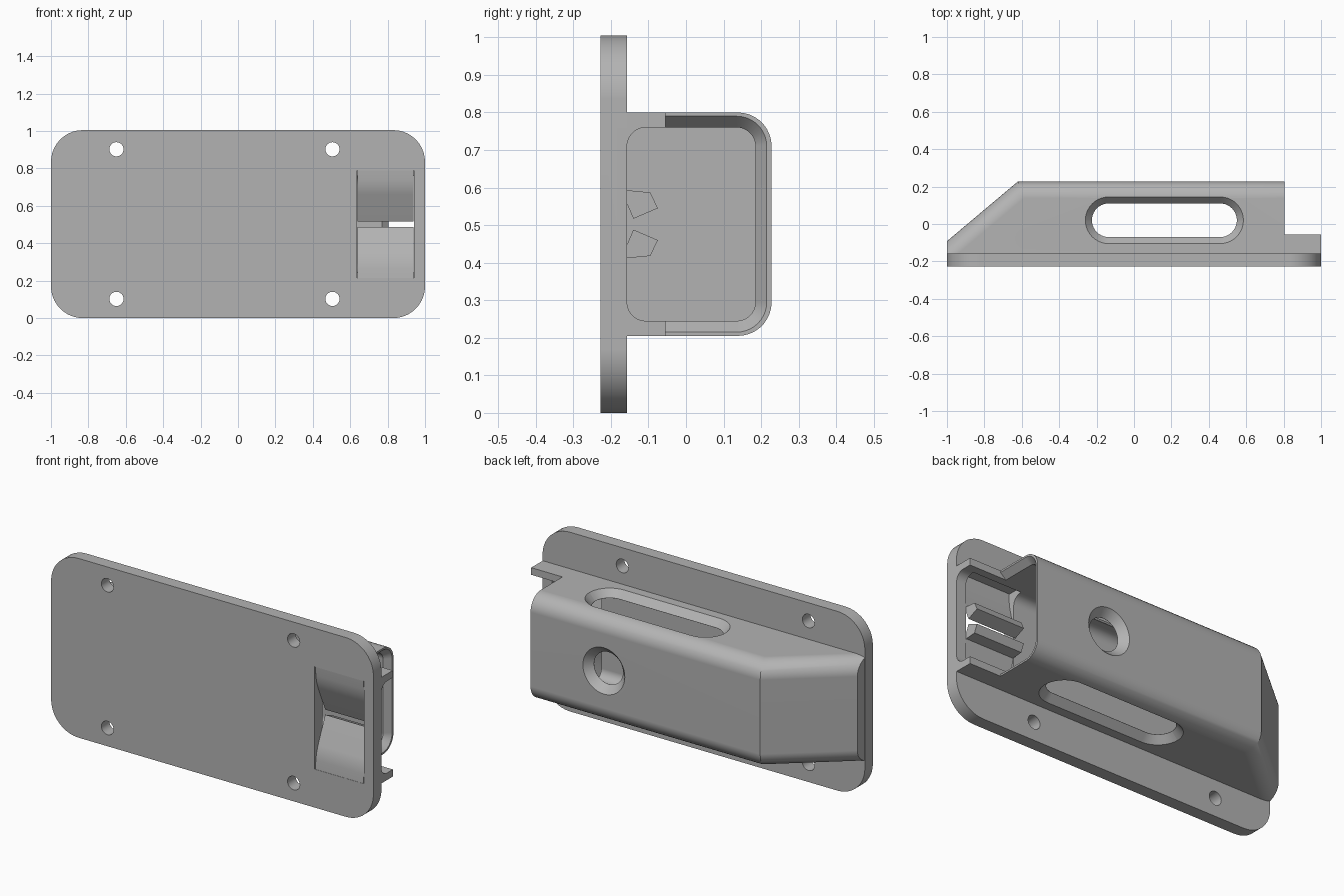
import bpy, bmesh
from math import pi, cos, sin

old = bpy.data.objects.get("Cube")
if old:
    bpy.data.objects.remove(old)

MID = 0.5025            # mirror height of the whole part
FRONT, FLOOR, BACK = -0.228, -0.157, 0.228

grey = bpy.data.materials.new("plain grey")
grey.use_nodes = True
grey.diffuse_color = (0.45, 0.45, 0.45, 1)
grey.node_tree.nodes["Principled BSDF"].inputs["Base Color"].default_value = (0.45, 0.45, 0.45, 1)


def loft(name, rings):
    """Solid skinned through rings of equal point count, capped at both ends."""
    bm = bmesh.new()
    loops = [[bm.verts.new(p) for p in ring] for ring in rings]
    n = len(loops[0])
    for a, b in zip(loops, loops[1:]):
        for i in range(n):
            j = (i + 1) % n
            bm.faces.new((a[i], a[j], b[j], b[i]))
    bm.faces.new(loops[0][::-1])
    bm.faces.new(loops[-1])
    bmesh.ops.recalc_face_normals(bm, faces=bm.faces)
    mesh = bpy.data.meshes.new(name)
    bm.to_mesh(mesh)
    bm.free()
    mesh.materials.append(grey)
    obj = bpy.data.objects.new(name, mesh)
    bpy.context.collection.objects.link(obj)
    return obj


def rounded(u0, u1, v0, v1, r, seg=10):
    """Rounded rectangle outline."""
    pts = []
    corners = ((u1 - r, v1 - r), (u0 + r, v1 - r), (u0 + r, v0 + r), (u1 - r, v0 + r))
    for q, (cu, cv) in enumerate(corners):
        for k in range(seg + 1):
            a = (q + k / seg) * pi / 2
            pts.append((cu + r * cos(a), cv + r * sin(a)))
    return pts


def circle(cu, cv, r, n=40):
    return [(cu + r * cos(2 * pi * i / n), cv + r * sin(2 * pi * i / n)) for i in range(n)]


def at_x(x, pts):
    return [(x, u, v) for u, v in pts]


def at_y(y, pts):
    return [(u, y, v) for u, v in pts]


def at_z(z, pts):
    return [(u, v, z) for u, v in pts]


def box(name, x0, x1, y0, y1, z0, z1):
    rect = [(x0, y0), (x1, y0), (x1, y1), (x0, y1)]
    return loft(name, [at_z(z0, rect), at_z(z1, rect)])


def combine(target, tool, operation="DIFFERENCE"):
    mod = target.modifiers.new("cut", "BOOLEAN")
    mod.operation, mod.object, mod.solver = operation, tool, "EXACT"
    bpy.context.view_layer.objects.active = target
    bpy.ops.object.modifier_apply(modifier=mod.name)
    bpy.data.objects.remove(tool)


def smooth(obj):
    bpy.ops.object.select_all(action="DESELECT")
    obj.select_set(True)
    bpy.context.view_layer.objects.active = obj
    bpy.ops.object.shade_smooth_by_angle(angle=pi / 6)
    mod = obj.modifiers.new("clean normals", "WEIGHTED_NORMAL")
    mod.keep_sharp = True


# Cover: sloped block with rounded long edges, trimmed to length
Z0, Z1 = 0.205, 0.80
side = [(0.999, -0.4), (0.999, BACK), (-0.62, BACK), (-1.366, -0.4)]
cover = loft("cover", [at_z(Z0, side), at_z(Z1, side)])
bm = bmesh.new()
bm.from_mesh(cover.data)
edges = []
for e in bm.edges:
    a, b = (v.co for v in e.verts)
    if abs(a.z - b.z) < 0.01 and max(a.y, b.y) > 0.2 and min(a.x, b.x) < 0:
        edges.append(e)
bmesh.ops.bevel(bm, geom=edges, offset=0.09, segments=9, profile=0.5, affect="EDGES")
bm.to_mesh(cover.data)
bm.free()
combine(cover, box("trim", -0.999, 1.2, -0.19, 0.4, -0.2, 1.2), "INTERSECT")
combine(cover, box("step", 0.805, 1.2, -0.055, 0.4, -0.2, 1.2))

# Mounting plate joined with the cover
outline = rounded(-1, 1, 0, 2 * MID, 0.17)
housing = loft("housing", [at_y(FRONT, outline), at_y(FLOOR, outline)])
combine(housing, cover, "UNION")

# Inner cavity, open at the left end
inner = rounded(FLOOR, 0.185, 0.245, 0.76, 0.05)
combine(housing, loft("cavity", [at_x(-0.6, inner), at_x(1.2, inner)]))

# Flared mouth
def mouth(grow):
    return [p if p[0] > 0 else (-0.055, p[1])
            for p in rounded(-0.3, 0.185 + grow, 0.245 - grow, 0.76 + grow, 0.05 + grow)]

mouth_rings = []
for x, grow in ((0.77, 0.0), (0.805, 0.03), (0.83, 0.03)):
    half = [p for p in mouth(grow) if p[0] > 0]
    low = [(-0.055, half[-1][1]), (-0.055, half[0][1])]
    # put the two front corners where the outline crosses the front
    pts = sorted(half, key=lambda p: p[1])
    mouth_rings.append(at_x(x, [(-0.055, pts[0][1])] + pts + [(-0.055, pts[-1][1])]))
combine(housing, loft("mouth_flare", mouth_rings))

# Long chamfered slots through both sides
wide = rounded(-0.26, 0.585, -0.105, 0.145, 0.1249)
narrow = rounded(-0.225, 0.55, -0.07, 0.11, 0.0899)
combine(housing, loft("slots", [at_z(Z0 - 0.05, wide), at_z(Z0, wide), at_z(0.244, narrow),
                                at_z(0.761, narrow), at_z(Z1, wide), at_z(Z1 + 0.05, wide)]))

# Countersunk round hole in the back
combine(housing, loft("round_hole", [at_y(0.05, circle(0.35, MID, 0.09)), at_y(0.186, circle(0.35, MID, 0.09)),
                                     at_y(BACK, circle(0.35, MID, 0.13)), at_y(0.3, circle(0.35, MID, 0.13))]))

# Screw holes
for x in (-0.65, 0.505):
    for s in (-1, 1):
        ring = circle(x, MID + s * 0.4, 0.038, 28)
        combine(housing, loft("screw_hole", [at_y(-0.3, ring), at_y(-0.1, ring)]))

# Window for the spring flaps
combine(housing, box("window", 0.635, 0.94, -0.3, -0.1, 0.215, 0.79))
smooth(housing)

# Two mirrored spring flaps with hooked tips
profile = [(-0.227, 0.795), (-0.223, 0.74), (-0.216, 0.70), (-0.203, 0.663), (-0.14, 0.517),
           (-0.075, 0.545), (-0.095, 0.587), (-0.157, 0.593), (-0.172, 0.66), (-0.185, 0.72), (-0.19, 0.795)]
for name, s in (("upper_flap", 1), ("lower_flap", -1)):
    pts = [(y, MID + s * (z - MID)) for y, z in profile]
    smooth(loft(name, [at_x(0.639, pts), at_x(0.937, pts)]))
